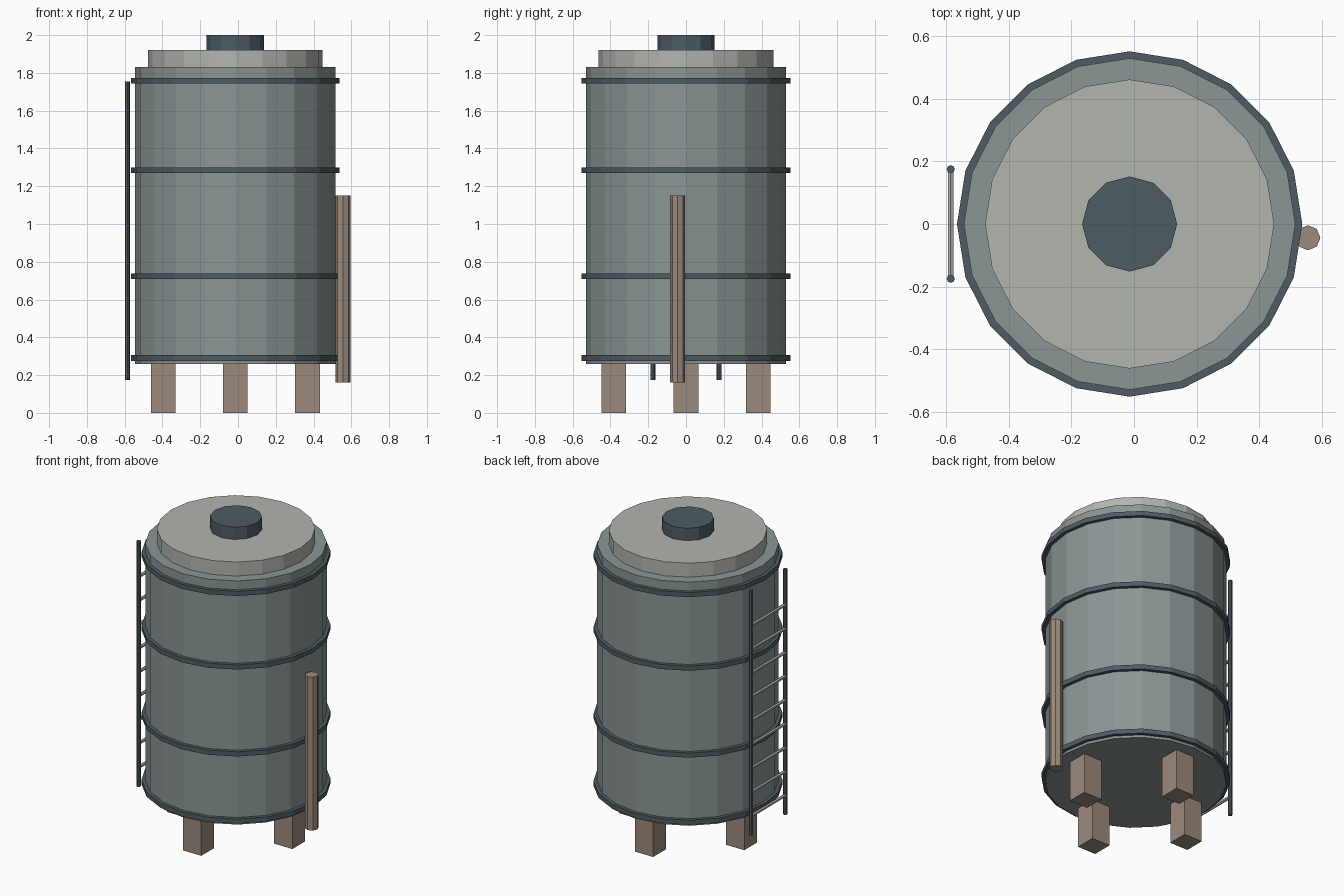
import bpy, math

if "Cube" in bpy.data.objects:
    bpy.data.objects.remove(bpy.data.objects["Cube"])

CX = -0.014  # tank axis


def lin(c):
    c /= 255
    return c / 12.92 if c <= 0.04045 else ((c + 0.055) / 1.055) ** 2.4


def material(name, r, g, b):
    m = bpy.data.materials.new(name)
    m.diffuse_color = (lin(r), lin(g), lin(b), 1)
    m.use_nodes = True
    m.node_tree.nodes["Principled BSDF"].inputs["Base Color"].default_value = m.diffuse_color
    return m


BODY = material("grey green metal", 138, 150, 149)
LID = material("pale grey", 178, 182, 174)
DARK = material("dark slate", 78, 92, 100)
BROWN = material("warm brown", 156, 138, 124)


def finish(name, mat):
    ob = bpy.context.object
    ob.name = name
    ob.data.materials.append(mat)
    return ob


def cylinder(name, mat, sides, radius, x, y, z0, z1):
    bpy.ops.mesh.primitive_cylinder_add(vertices=sides, radius=radius, depth=z1 - z0,
                                        location=(x, y, (z0 + z1) / 2))
    return finish(name, mat)


# Tank, lid and hatch
cylinder("tank_body", BODY, 20, 0.53, CX, 0, 0.26, 1.83)
cylinder("tank_lid", LID, 20, 0.462, CX, 0, 1.83, 1.92)
cylinder("top_hatch", DARK, 12, 0.152, CX, 0, 1.92, 2.0)

# Hoops around the tank
for i, z in enumerate((0.291, 0.724, 1.284, 1.758)):
    cylinder(f"hoop_{i + 1}", DARK, 20, 0.552, CX, 0, z - 0.015, z + 0.015)

# Four square legs
for i in range(4):
    a = i * math.pi / 2
    bpy.ops.mesh.primitive_cube_add(size=1, location=(CX + 0.382 * math.cos(a),
                                                      0.382 * math.sin(a), 0.13))
    bpy.context.object.scale = (0.13, 0.13, 0.26)
    finish(f"leg_{i + 1}", BROWN)

# Side pipe
cylinder("side_pipe", BROWN, 8, 0.04, 0.556, -0.044, 0.162, 1.15)

# Ladder rails and rungs
LX = -0.586
for side, y in (("front", -0.175), ("back", 0.175)):
    cylinder(f"ladder_rail_{side}", DARK, 8, 0.013, LX, y, 0.175, 1.755)
for i in range(9):
    bpy.ops.mesh.primitive_cylinder_add(vertices=6, radius=0.0105, depth=0.35,
                                        location=(LX, 0, 0.297 + 0.1535 * i),
                                        rotation=(math.pi / 2, 0, 0))
    finish(f"ladder_rung_{i + 1}", LID)
